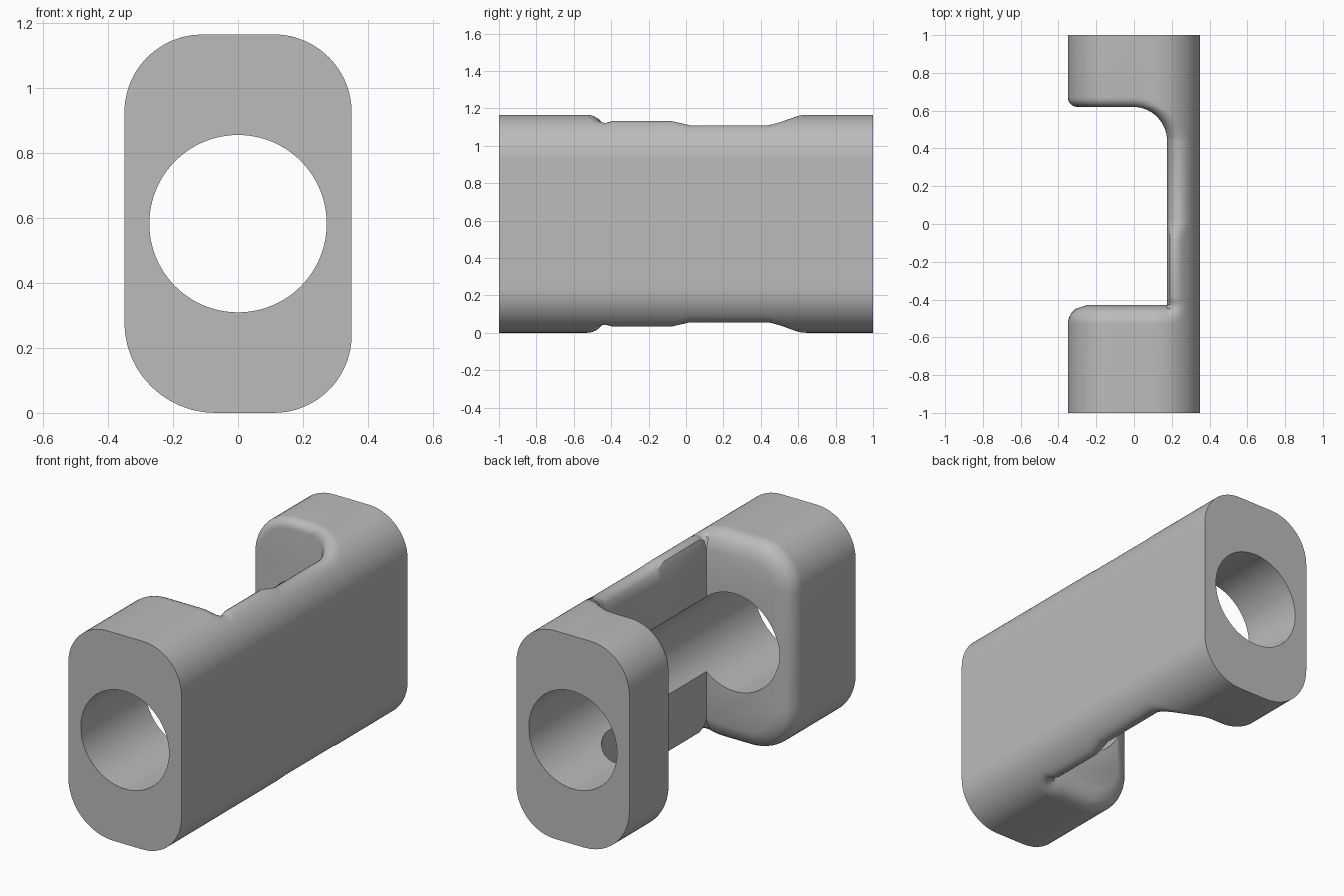
import bpy, bmesh
from math import sin, cos, asin, pi, hypot, sqrt

if "Cube" in bpy.data.objects:
    bpy.data.objects.remove(bpy.data.objects["Cube"], do_unlink=True)

W, H, CORNER = 0.35, 1.165, 0.24         # half width, height, corner radius
WALL = 0.175                             # inner face of the side wall
Y0, Y1, HOLLOW = -0.43, 0.62, 0.18       # notch ends and its concave corner
CX, CY = WALL - HOLLOW, Y1 - HOLLOW


def steps(n):
    return [i / n for i in range(n + 1)]


def edge_radius(y):
    """Rounding of the notch rim, varying along the length."""
    keys = [(-1, 0.1), (Y0, 0.1), (-0.39, 0.075), (-0.08, 0.075),
            (0.02, 0.13), (CY, 0.13), (Y1, 0.05), (1, 0.05)]
    for (a, ra), (b, rb) in zip(keys, keys[1:]):
        if y <= b:
            return ra + (rb - ra) * (y - a) / (b - a)
    return keys[-1][1]


def rim_drop(x, y):
    """Inward offset that rounds the rim, from the distance to the notch."""
    if y < Y0:
        s = hypot(max(x - WALL, 0), Y0 - y)
    else:
        qx, qy = x - CX, y - CY
        s = hypot(max(qx, 0), max(qy, 0)) + min(max(qx, qy), 0) - HOLLOW
    r = edge_radius(y)
    s = min(max(s, 0), r)
    return r - sqrt(max(r * r - (r - s) ** 2, 0))


def half_row(y, limit, left_radius):
    """Points (x, depth below the flat) from the left edge to the right edge."""
    row = []
    for t in steps(12):
        a = t * pi / 2
        x = -W + left_radius * (1 - cos(a))
        depth = left_radius * (1 - sin(a))
        nx, nz = cos(a), sin(a)
        if limit is not None:
            x, depth, nx, nz = limit, 0, 0, 1
            if x > W - CORNER:
                depth = CORNER - sqrt(CORNER ** 2 - (x - W + CORNER) ** 2)
        d = rim_drop(x, y)
        row.append((x + nx * d, depth + nz * d))
    start = CX if limit is None else limit
    for t in steps(8):
        x = start + (WALL - start) * t
        k = max(x - W + CORNER, 0)
        row.append((x, CORNER - sqrt(CORNER ** 2 - k * k) + rim_drop(x, y)))
    phi = asin((WALL - W + CORNER) / CORNER)
    for t in steps(20)[1:]:
        a = phi + (pi / 2 - phi) * t
        x = W - CORNER + CORNER * sin(a)
        row.append((x, CORNER * (1 - cos(a)) + rim_drop(x, y)))
    return row


def ring(y, limit=None):
    top = [(x, y, H - d) for x, d in half_row(y, limit, CORNER)]
    bottom = [(x, y, d) for x, d in half_row(y, limit, 0.28)]
    return top + bottom[::-1]


# Sections along the length: front block, side wall, back block
rings = [ring(-1)]
rings += [ring(Y0 - 0.1 * cos(t * pi / 2)) for t in steps(8)]
rings += [ring(Y0 + 0.04 * t, WALL) for t in steps(4)]
rings += [ring(-0.08 + 0.1 * t, WALL) for t in steps(6)]
rings += [ring(CY + HOLLOW * sin(t * pi / 2), CX + HOLLOW * cos(t * pi / 2))
          for t in steps(14)]
rings += [ring(Y1 + 0.05 * (1 - cos(t * pi / 2))) for t in steps(8)]
rings += [ring(1)]

bm = bmesh.new()
loops = [[bm.verts.new(p) for p in r] for r in rings]
n = len(loops[0])
for a, b in zip(loops, loops[1:]):
    for i in range(n):
        j = (i + 1) % n
        bm.faces.new((a[i], a[j], b[j], b[i]))
bm.faces.new(loops[0])
bm.faces.new(loops[-1])
bmesh.ops.remove_doubles(bm, verts=bm.verts, dist=0.0002)
bmesh.ops.dissolve_degenerate(bm, edges=bm.edges, dist=0.0001)
bmesh.ops.recalc_face_normals(bm, faces=bm.faces)
mesh = bpy.data.meshes.new("notched_block")
bm.to_mesh(mesh)
bm.free()
block = bpy.data.objects.new("notched_block", mesh)
bpy.context.collection.objects.link(block)

# Grey finish
grey = bpy.data.materials.new("grey")
grey.use_nodes = True
color = (0.5, 0.5, 0.5, 1)
grey.diffuse_color = color
grey.node_tree.nodes["Principled BSDF"].inputs["Base Color"].default_value = color
mesh.materials.append(grey)

# Round bore through the whole length
bpy.ops.mesh.primitive_cylinder_add(vertices=96, radius=0.273, depth=2.4,
                                    location=(0, 0, H / 2), rotation=(pi / 2, 0, 0))
cutter = bpy.context.object
cutter.name = "bore_cutter"
cutter.data.materials.append(grey)
cutter.hide_render = True
cutter.hide_set(True)
bore = block.modifiers.new("bore", 'BOOLEAN')
bore.operation = 'DIFFERENCE'
bore.solver = 'EXACT'
bore.object = cutter

# Apply the bore and smooth the rounded surfaces
bpy.ops.object.select_all(action='DESELECT')
block.select_set(True)
bpy.context.view_layer.objects.active = block
bpy.ops.object.modifier_apply(modifier="bore")
bpy.data.objects.remove(cutter, do_unlink=True)
bpy.ops.object.shade_smooth_by_angle(angle=pi / 6)
